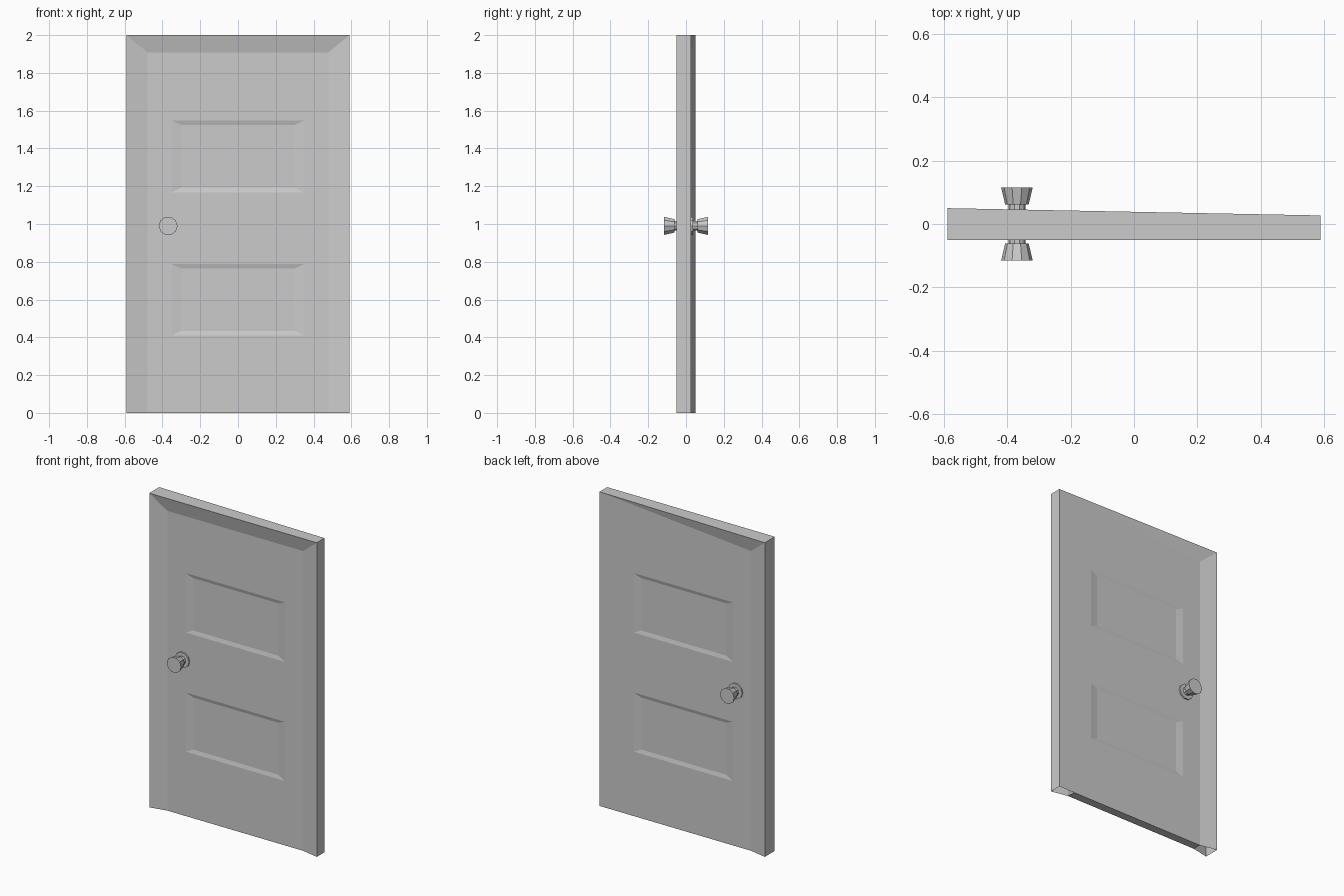
import bpy, bmesh, math
from mathutils import Vector

if "Cube" in bpy.data.objects:
    bpy.data.objects.remove(bpy.data.objects["Cube"])

W, H = 0.59, 2.0            # outer half width, height
IW, IH = 0.478, 1.908       # flat field half width, height
YO, YI = 0.05, 0.027        # rim and field distance from centre
DEPTH = 0.006               # panel recess

bm = bmesh.new()


def face(pts, out):
    """Add a face whose normal agrees with the outward direction."""
    f = bm.faces.new([bm.verts.new(p) for p in pts])
    f.normal_update()
    if f.normal.dot(Vector(out)) < 0:
        f.normal_flip()


def rect(x0, x1, z0, z1, y):
    return [(x0, y, z0), (x1, y, z0), (x1, y, z1), (x0, y, z1)]


def field(s):
    """Flat field of one side with two recessed panels."""
    out, y = (0, s, 0), s * YI
    xs = [-IW, -0.35, 0.35, IW]
    zs = [0, 0.41, 0.787, 1.168, 1.547, IH]
    for i in range(3):
        for k in range(5):
            cell = rect(xs[i], xs[i + 1], zs[k], zs[k + 1], y)
            if i == 1 and k in (1, 3):
                inner = rect(xs[1] + 0.05, xs[2] - 0.05, zs[k] + 0.024,
                             zs[k + 1] - 0.022, y - s * DEPTH)
                face(inner, out)
                for a in range(4):
                    b = (a + 1) % 4
                    face([cell[a], cell[b], inner[b], inner[a]], out)
            else:
                face(cell, out)


# front: field with sloping rim on both sides and the top
field(-1)
front = (0, -1, 0)
for s in (-1, 1):
    face([(s * W, -YO, 0), (s * IW, -YI, 0), (s * IW, -YI, IH), (s * W, -YO, H)], front)
face([(-W, -YO, H), (W, -YO, H), (IW, -YI, IH), (-IW, -YI, IH)], front)

# back: rim on one side only, tapering away along the top
field(1)
back = (0, 1, 0)
face([(-W, YO, 0), (-IW, YI, 0), (-IW, YI, IH), (-W, YO, H)], back)
face([(-W, YO, H), (W, YI, H), (-IW, YI, IH)], back)
face([(IW, YI, 0), (W, YI, 0), (W, YI, H), (IW, YI, IH)], back)
face([(-IW, YI, IH), (IW, YI, IH), (W, YI, H)], back)

# side edges, top edge and the middle of the underside
for s, yb in ((-1, YO), (1, YI)):
    face([(s * W, -YO, 0), (s * W, yb, 0), (s * W, yb, H), (s * W, -YO, H)], (s, 0, 0))
face([(-W, -YO, H), (W, -YO, H), (W, YI, H), (-W, YO, H)], (0, 0, 1))
face([(-IW, -YI, 0), (IW, -YI, 0), (IW, YI, 0), (-IW, YI, 0)], (0, 0, -1))

bmesh.ops.remove_doubles(bm, verts=bm.verts, dist=1e-5)
mesh = bpy.data.meshes.new("door_panel")
bm.to_mesh(mesh)
bm.free()
bpy.context.collection.objects.link(bpy.data.objects.new("door_panel", mesh))


def knob(name, s, x=-0.37, z=0.99, n=10):
    """Ten-sided turned knob: rosette, stem and flared head."""
    profile = [(0.05, YI), (0.05, 0.036), (0.027, 0.036), (0.027, 0.061),
               (0.037, 0.061), (0.05, 0.116)]
    b = bmesh.new()
    rings = [[b.verts.new((x + r * math.cos(math.tau * i / n), s * y,
                           z + r * math.sin(math.tau * i / n))) for i in range(n)]
             for r, y in profile]
    for lo, hi in zip(rings, rings[1:]):
        for i in range(n):
            j = (i + 1) % n
            b.faces.new([lo[i], lo[j], hi[j], hi[i]])
    b.faces.new(rings[0])
    b.faces.new(rings[-1])
    bmesh.ops.recalc_face_normals(b, faces=b.faces)
    m = bpy.data.meshes.new(name)
    b.to_mesh(m)
    b.free()
    bpy.context.collection.objects.link(bpy.data.objects.new(name, m))


knob("front_knob", -1)
knob("back_knob", 1)
